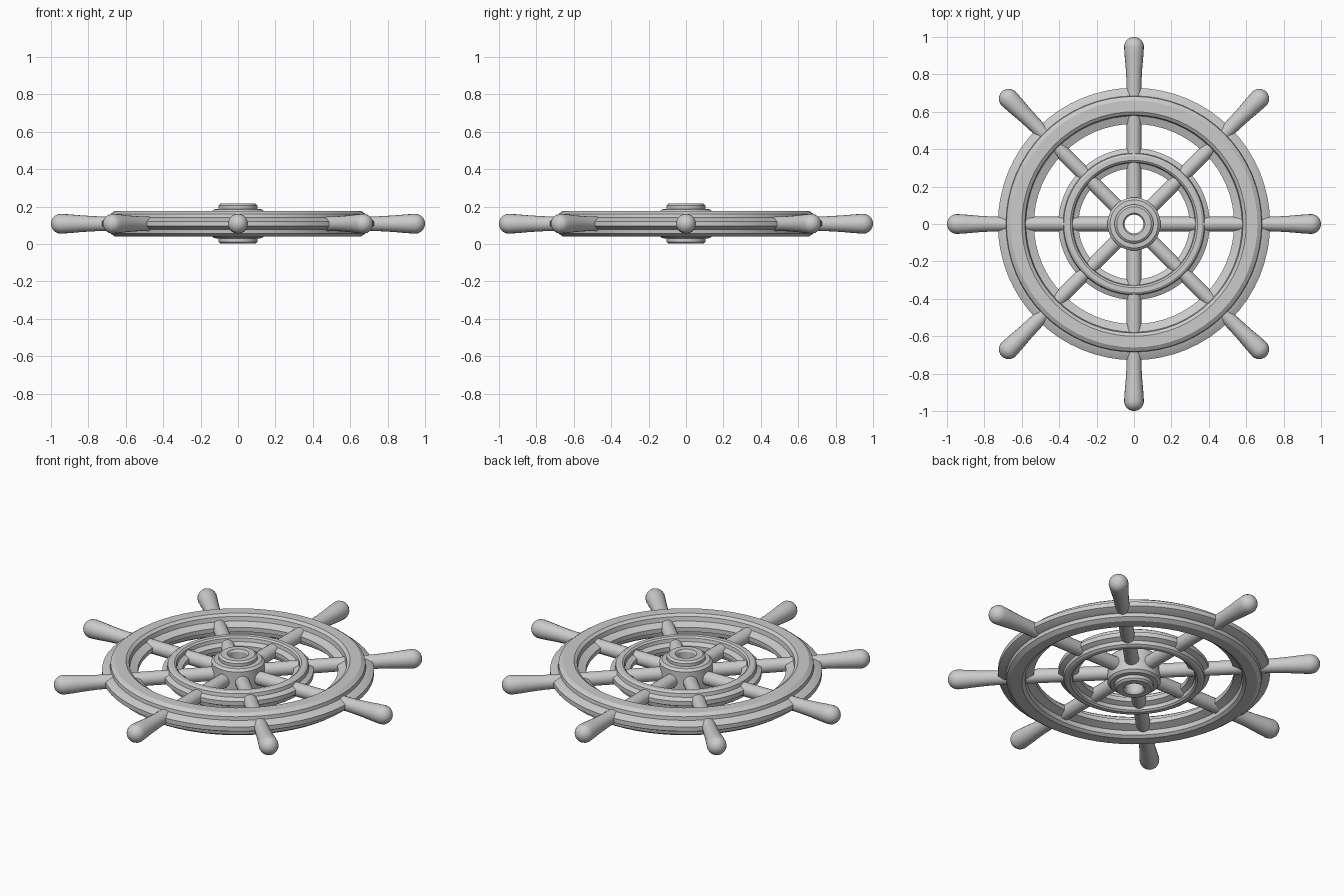
import bpy, bmesh, math
from mathutils import Matrix

if "Cube" in bpy.data.objects:
    bpy.data.objects.remove(bpy.data.objects["Cube"])

ZC = 0.108  # mid-plane height of the wheel


def lathe(name, profile, steps, closed, angle=30):
    """Spin an (r, z) profile around z."""
    bm = bmesh.new()
    rings = []
    for i in range(steps):
        a = 2 * math.pi * i / steps
        c, s = math.cos(a), math.sin(a)
        rings.append([bm.verts.new((r * c, r * s, z)) for r, z in profile])
    n = len(profile)
    for i in range(steps):
        p, q = rings[i], rings[(i + 1) % steps]
        for j in range(n if closed else n - 1):
            k = (j + 1) % n
            bm.faces.new((p[j], q[j], q[k], p[k]))
    bmesh.ops.remove_doubles(bm, verts=bm.verts, dist=1e-5)
    bmesh.ops.recalc_face_normals(bm, faces=bm.faces)
    me = bpy.data.meshes.new(name)
    bm.to_mesh(me)
    bm.free()
    ob = bpy.data.objects.new(name, me)
    bpy.context.collection.objects.link(ob)
    bpy.ops.object.select_all(action='DESELECT')
    ob.select_set(True)
    bpy.context.view_layer.objects.active = ob
    bpy.ops.object.shade_smooth_by_angle(angle=math.radians(angle))
    return ob


def mirrored(top):
    """Close an upper profile with its reflection below the mid-plane."""
    return top + [(r, -z) for r, z in reversed(top)]


# Outer rim: thin bevelled plate with a thicker band on both faces
outer_rim = lathe("outer_rim", mirrored([
    (0.535, 0.013), (0.578, 0.030), (0.583, 0.055), (0.600, 0.067),
    (0.660, 0.067), (0.682, 0.052), (0.685, 0.032), (0.700, 0.028), (0.728, 0.013)]), 64, True, 20)

# Inner ring: same construction, smaller
inner_ring = lathe("inner_ring", mirrored([
    (0.297, 0.013), (0.326, 0.026), (0.330, 0.046), (0.340, 0.054),
    (0.364, 0.054), (0.376, 0.046), (0.380, 0.026), (0.405, 0.013)]), 64, True, 20)

# Hub: drum with a raised boss on both faces and an axle hole
hub = lathe("hub", mirrored([
    (0.050, 0.095), (0.058, 0.107), (0.092, 0.107), (0.104, 0.097),
    (0.104, 0.079), (0.128, 0.077), (0.142, 0.064)]), 48, True, 20)

for part in (outer_rim, inner_ring, hub):
    part.location.z = ZC

# Spokes with turned handles: one profile lathed, then laid out radially
tip_r, tip_c = 0.053, 0.947
spoke_profile = [(0.0, 0.11), (0.039, 0.11), (0.039, 0.70), (0.040, 0.76),
                 (0.044, 0.83), (0.050, 0.90)]
spoke_profile += [(tip_r * math.cos(t), tip_c + tip_r * math.sin(t))
                  for t in (math.radians(15 * k) for k in range(7))]
spoke = lathe("spoke_1", spoke_profile, 20, False, 40)
for i in range(8):
    ob = spoke if i == 0 else bpy.data.objects.new(f"spoke_{i + 1}", spoke.data)
    if i:
        bpy.context.collection.objects.link(ob)
    ob.matrix_world = (Matrix.Translation((0, 0, ZC))
                       @ Matrix.Rotation(i * math.pi / 4, 4, 'Z')
                       @ Matrix.Rotation(math.pi / 2, 4, 'Y'))
